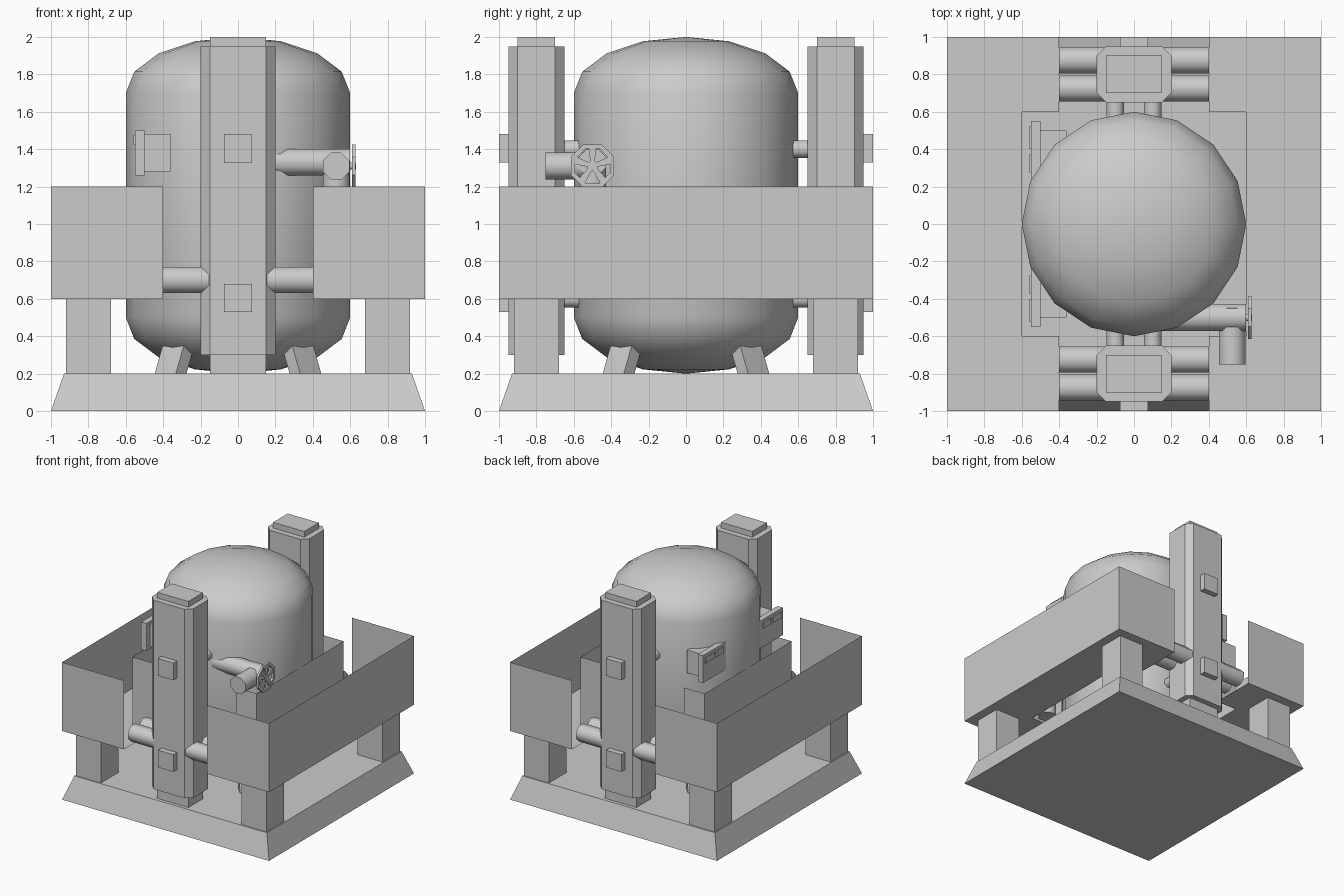
import bpy, bmesh, math
from mathutils import Vector

if "Cube" in bpy.data.objects:
    bpy.data.objects.remove(bpy.data.objects["Cube"])


def mesh_obj(name, verts, faces, smooth=False, fix=True):
    me = bpy.data.meshes.new(name)
    me.from_pydata([tuple(v) for v in verts], [], faces)
    ob = bpy.data.objects.new(name, me)
    bpy.context.collection.objects.link(ob)
    if fix:
        bm = bmesh.new()
        bm.from_mesh(me)
        bmesh.ops.recalc_face_normals(bm, faces=bm.faces)
        bm.to_mesh(me)
        bm.free()
    if smooth:
        bpy.ops.object.select_all(action='DESELECT')
        ob.select_set(True)
        bpy.context.view_layer.objects.active = ob
        bpy.ops.object.shade_smooth_by_angle(angle=math.radians(50))
    return ob


def loft(name, bottom, top, smooth=False):
    n = len(bottom)
    faces = [tuple(range(n)), tuple(range(n, 2 * n))]
    faces += [(i, (i + 1) % n, n + (i + 1) % n, n + i) for i in range(n)]
    return mesh_obj(name, list(bottom) + list(top), faces, smooth)


def rect(x0, x1, y0, y1, z):
    return [(x0, y0, z), (x1, y0, z), (x1, y1, z), (x0, y1, z)]


def box(name, x0, x1, y0, y1, z0, z1):
    return loft(name, rect(x0, x1, y0, y1, z0), rect(x0, x1, y0, y1, z1))


def pipe(name, a, b, r, n=8):
    a, b = Vector(a), Vector(b)
    q = (b - a).to_track_quat('Z', 'Y')
    ring = [q @ Vector((r * math.cos((i + .5) * 2 * math.pi / n),
                        r * math.sin((i + .5) * 2 * math.pi / n), 0)) for i in range(n)]
    return loft(name, [a + v for v in ring], [b + v for v in ring], True)


# Sloped base plate
loft("base", rect(-1, 1, -1, 1, 0), rect(-.93, .93, -.93, .93, .2))

# Tank: revolved profile with elliptical domes
N = 16
prof = [(.6 * math.cos(a), .5 - .3 * math.sin(a)) for a in (math.radians(22.5 * k) for k in (3, 2, 1, 0))]
prof += [(r, 2.2 - z) for r, z in reversed(prof)]
verts = [(r * math.cos(2 * math.pi * i / N), r * math.sin(2 * math.pi * i / N), z)
         for r, z in prof for i in range(N)]
faces = [(k * N + i, k * N + (i + 1) % N, (k + 1) * N + (i + 1) % N, (k + 1) * N + i)
         for k in range(len(prof) - 1) for i in range(N)]
lo, hi, last = len(verts), len(verts) + 1, (len(prof) - 1) * N
verts += [(0, 0, .2), (0, 0, 2.0)]
for i in range(N):
    j = (i + 1) % N
    faces += [(lo, j, i), (hi, last + i, last + j)]
mesh_obj("tank", verts, faces, True)

# Leaning tank feet on the diagonals
for k in range(4):
    a = math.radians(45 + 90 * k)
    u, t = Vector((math.cos(a), math.sin(a), 0)), Vector((-math.sin(a), math.cos(a), 0))

    def foot_ring(r, z):
        return [u * rr + t * s + Vector((0, 0, z))
                for rr, s in ((r, -.08), (r, .08), (r - .08, .08), (r - .08, -.08))]
    loft("tank_foot", foot_ring(.55, .2), foot_ring(.45, .45))

for s in (-1, 1):
    # Open-topped C-shaped trough: floor, outer walls and inner walls
    outer = [(.4, -1), (1, -1), (1, 1), (.4, 1)]
    inner = [(.4, .6), (.6, .6), (.6, -.6), (.4, -.6)]
    path = outer + inner
    verts = [(s * x, y, z) for z in (.6, 1.2) for x, y in path]
    faces = [(i, i + 1, i + 9, i + 8) for i in (0, 1, 2, 4, 5, 6)]
    faces += [(0, 1, 6, 7), (1, 2, 5, 6), (2, 3, 4, 5)]
    mesh_obj("trough", verts, faces)

    for t in (-1, 1):
        # Trough support legs
        x, y = s * .8, t * .8
        box("support_leg", x - .12, x + .12, y - .12, y + .12, .2, .6)
        # Twin pipes from trough to column
        for yy in (.725, .875):
            pipe("trough_pipe", (s * .4, t * yy, .7), (s * .12, t * yy, .7), .075)
        # Pipes from column to tank
        for z in (.6, 1.4):
            pipe("tank_pipe", (s * .1, t * .7, z), (s * .1, t * .5, z), .05)

# Chamfered columns with end caps and front blocks
oct_pts = [(-.15, -.15), (.15, -.15), (.2, -.1), (.2, .1),
           (.15, .15), (-.15, .15), (-.2, .1), (-.2, -.1)]
for t in (-1, 1):
    c = t * .8
    loft("column", [(x, c + y, .3) for x, y in oct_pts], [(x, c + y, 1.95) for x, y in oct_pts])
    box("column_foot", -.15, .15, c - .1, c + .1, .2, .3)
    box("column_cap", -.15, .15, c - .1, c + .1, 1.95, 2.0)
    for z in (.605, 1.405):
        box("column_block", -.075, .075, *sorted((t * .94, t)), z - .075, z + .075)

    # Control panels on the left of the tank
    def ys(a, b):
        return sorted((t * a, t * b))
    box("control_panel", -.55, -.5, *ys(.2, .55), 1.26, 1.5)
    box("panel_mount", -.51, -.36, *ys(.25, .5), 1.28, 1.48)
    for a, b in ((.275, .375), (.4, .525)):
        box("panel_display", -.56, -.55, *ys(a, b), 1.425, 1.475)

# Valve piping
pipe("valve_inlet", (.1, -.5, 1.33), (.6, -.5, 1.33), .077)
pipe("valve_spout", (.525, -.45, 1.31), (.525, -.75, 1.31), .077)
pipe("valve_downpipe", (.525, -.5, 1.33), (.525, -.5, .6), .077)
pipe("valve_stem", (.59, -.5, 1.31), (.63, -.5, 1.31), .02)

# Octagonal hand wheel: rim, hub and tapered spokes
WY, WZ, X0, X1 = -.5, 1.31, .61, .628


def wheel_pt(x, r, a):
    return (x, WY + r * math.cos(a), WZ + r * math.sin(a))


verts = [wheel_pt(x, r, (i + .5) * math.pi / 4)
         for x, r in ((X0, .125), (X1, .125), (X1, .1), (X0, .1)) for i in range(8)]
faces = [(k * 8 + i, k * 8 + (i + 1) % 8, (k + 1) % 4 * 8 + (i + 1) % 8, (k + 1) % 4 * 8 + i)
         for k in range(4) for i in range(8)]
mesh_obj("wheel_rim", verts, faces)
pipe("wheel_hub", (X0, WY, WZ), (X1, WY, WZ), .03)
for k in range(5):
    a = math.pi / 2 + k * 2 * math.pi / 5
    spoke = [[wheel_pt(x, r, a + d) for r, d in ((.02, -.6), (.105, -.2), (.105, .2), (.02, .6))]
             for x in (X0 + .003, X1 - .003)]
    loft("wheel_spoke", *spoke)
